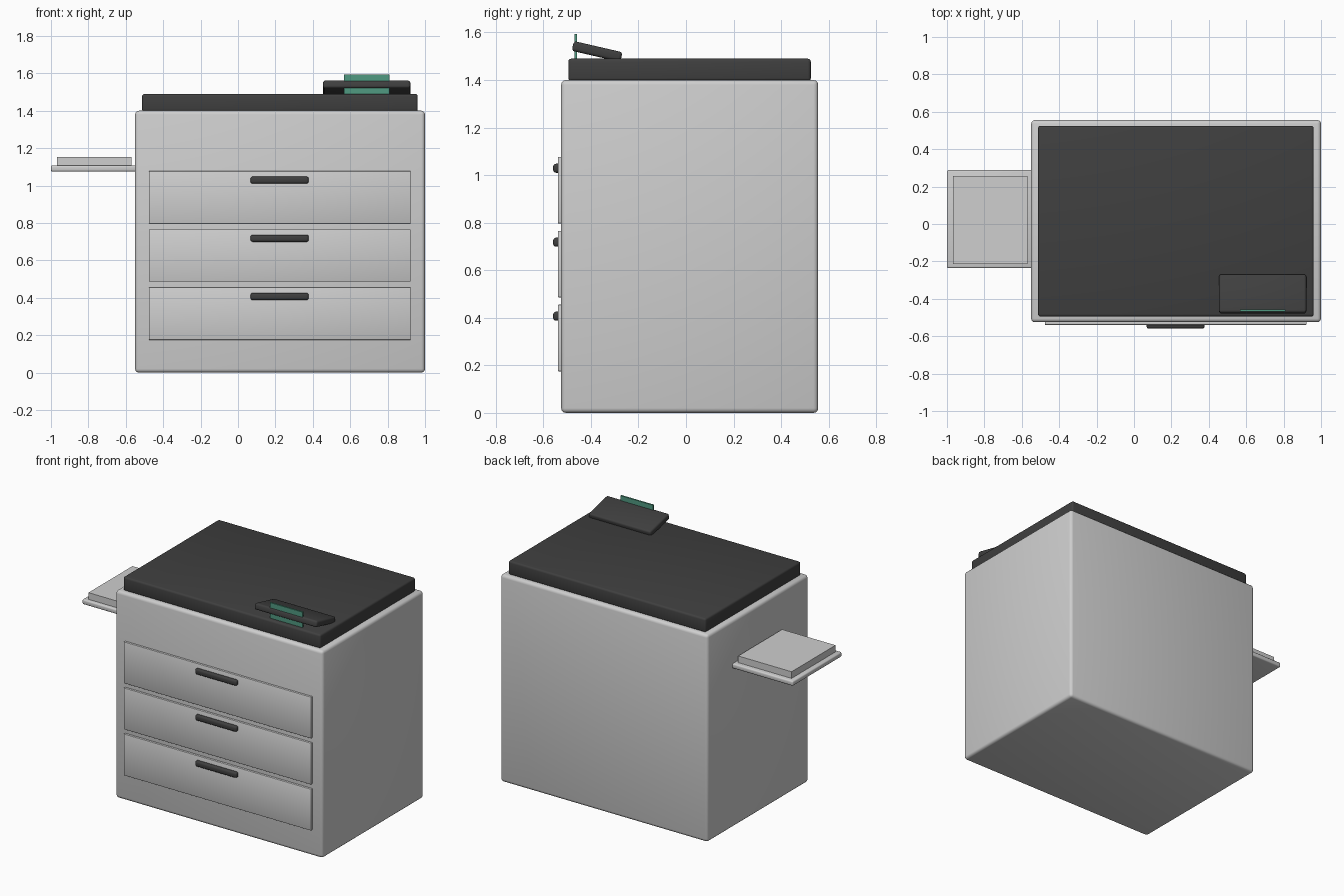
import bpy
import bmesh
import math

if "Cube" in bpy.data.objects:
    bpy.data.objects.remove(bpy.data.objects["Cube"])


def material(name, rgb):
    m = bpy.data.materials.new(name)
    m.diffuse_color = (*rgb, 1)
    m.use_nodes = True
    m.node_tree.nodes["Principled BSDF"].inputs["Base Color"].default_value = m.diffuse_color
    return m


LIGHT = material("light grey plastic", (0.62, 0.62, 0.62))
DARK = material("charcoal plastic", (0.05, 0.05, 0.05))
GREEN = material("green display", (0.08, 0.32, 0.22))


def box(name, x, y, z, mat, bevel=0.0, segments=3, tilt=0.0):
    """Box from (min, max) ranges, optionally rounded and tilted about its centre."""
    bm = bmesh.new()
    bmesh.ops.create_cube(bm, size=1)
    bmesh.ops.scale(bm, verts=bm.verts, vec=(x[1] - x[0], y[1] - y[0], z[1] - z[0]))
    me = bpy.data.meshes.new(name)
    bm.to_mesh(me)
    bm.free()
    ob = bpy.data.objects.new(name, me)
    bpy.context.collection.objects.link(ob)
    ob.location = [(r[0] + r[1]) / 2 for r in (x, y, z)]
    ob.rotation_euler.x = tilt
    me.materials.append(mat)
    if bevel:
        mod = ob.modifiers.new("rounded edges", "BEVEL")
        mod.width = bevel
        mod.segments = segments
        for p in me.polygons:
            p.use_smooth = True
    return ob


# Cabinet and scanner lid
box("cabinet", (-0.55, 1.0), (-0.525, 0.556), (0, 1.4), LIGHT, 0.02)
box("scanner_lid", (-0.513, 0.961), (-0.495, 0.525), (1.395, 1.49), DARK, 0.013)

# Three paper drawers with rounded handles
for i in range(3):
    top = 1.077 - i * 0.311
    box(f"drawer_{i + 1}", (-0.477, 0.923), (-0.539, -0.515), (top - 0.28, top), LIGHT, 0.003, 2)
    box(f"drawer_handle_{i + 1}", (0.067, 0.378), (-0.559, -0.525),
        (top - 0.067, top - 0.029), DARK, 0.012)

# Output tray on the left with a paper stack
box("output_tray", (-1.0, -0.53), (-0.236, 0.288), (1.075, 1.108), LIGHT, 0.009)
box("paper_stack", (-0.968, -0.569), (-0.213, 0.256), (1.1, 1.153), LIGHT)

# Tilted control panel with an upright green display plate
box("control_panel", (0.455, 0.921), (-0.479, -0.269), (1.499, 1.541), DARK, 0.012,
    tilt=math.radians(-13))
box("display_plate", (0.566, 0.81), (-0.469, -0.458), (1.48, 1.594), GREEN)
